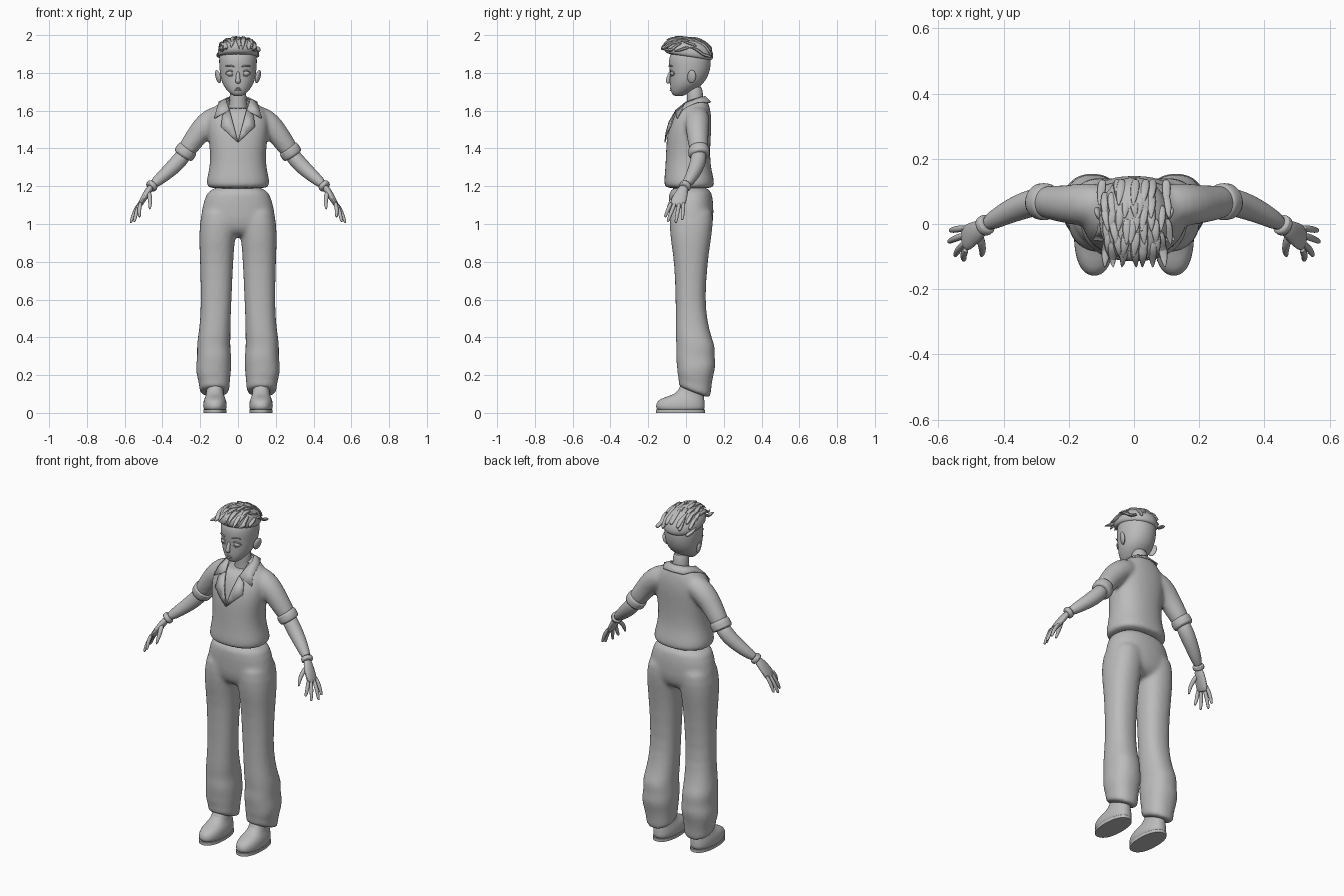
import bpy, bmesh, math, random
from mathutils import Vector
from mathutils.bvhtree import BVHTree

random.seed(4)
if "Cube" in bpy.data.objects:
    bpy.data.objects.remove(bpy.data.objects["Cube"])

clay = bpy.data.materials.new("plain_grey")
clay.use_nodes = True
clay.diffuse_color = (0.5, 0.5, 0.5, 1)
clay.node_tree.nodes["Principled BSDF"].inputs["Base Color"].default_value = clay.diffuse_color
parts = []


def add_object(name, bm):
    bmesh.ops.recalc_face_normals(bm, faces=bm.faces[:])
    mesh = bpy.data.meshes.new(name)
    bm.to_mesh(mesh)
    bm.free()
    mesh.materials.append(clay)
    ob = bpy.data.objects.new(name, mesh)
    bpy.context.collection.objects.link(ob)
    parts.append(ob)
    return ob


def circle(n, power=2.0):
    for k in range(n):
        t = math.tau * (k + 0.5) / n
        yield [math.copysign(abs(f(t)) ** (2 / power), f(t)) for f in (math.cos, math.sin)]


def levels(rows, side=1, n=24, power=2.3):
    """Horizontal rings from (z, centre x, half width, front y, back y, tilt)."""
    rings = []
    for z, cx, w, front, back, *tilt in rows:
        cy, d = (front + back) / 2, (back - front) / 2
        slope = tilt[0] if tilt else 0
        rings.append([Vector((side * (cx + w * c), cy + d * s, z + slope * d * s))
                      for c, s in circle(n, power)])
    return rings


def tube(rows, side=1, n=12, ref=(0, 1, 0)):
    """Rings along a path of (x, y, z, radius along ref, other radius)."""
    pts = [Vector((side * r[0], r[1], r[2])) for r in rows]
    rings = []
    for i, (p, row) in enumerate(zip(pts, rows)):
        way = (pts[min(i + 1, len(pts) - 1)] - pts[max(i - 1, 0)]).normalized()
        u = Vector(ref)
        u = (u - way * u.dot(way)).normalized()
        v = way.cross(u)
        rings.append([p + u * row[3] * c + v * row[-1] * s for c, s in circle(n)])
    return rings


def loft(name, ring_sets, smooth=1):
    bm = bmesh.new()
    for rings in ring_sets:
        grid = [[bm.verts.new(p) for p in ring] for ring in rings]
        for a, b in zip(grid, grid[1:]):
            for k in range(len(a)):
                bm.faces.new((a[k - 1], a[k], b[k], b[k - 1]))
        bm.faces.new(grid[0])
        bm.faces.new(grid[-1])
    ob = add_object(name, bm)
    if smooth:
        ob.modifiers.new("round", 'SUBSURF').levels = smooth
        ob.modifiers["round"].render_levels = smooth
    return ob


def fuse(ob, voxel=0.011):
    """Merge overlapping lofts into one cloth surface."""
    mod = ob.modifiers.new("merge", 'REMESH')
    mod.mode, mod.voxel_size = 'VOXEL', voxel
    mod = ob.modifiers.new("relax", 'SMOOTH')
    mod.factor, mod.iterations = 0.5, 6
    graph = bpy.context.evaluated_depsgraph_get()
    mesh = bpy.data.meshes.new_from_object(ob.evaluated_get(graph))
    ob.modifiers.clear()
    ob.data = mesh
    if not mesh.materials:
        mesh.materials.append(clay)


def ball(name, centre, size):
    bm = bmesh.new()
    bmesh.ops.create_uvsphere(bm, u_segments=20, v_segments=12, radius=1)
    bmesh.ops.scale(bm, vec=size, verts=bm.verts[:])
    bmesh.ops.translate(bm, vec=centre, verts=bm.verts[:])
    return add_object(name, bm)


def cloth_strip(name, inner, outer):
    """Thin mirrored strip between two edges."""
    bm = bmesh.new()
    for side in (1, -1):
        rows = [[bm.verts.new((side * x, y, z)) for x, y, z in line] for line in (inner, outer)]
        for k in range(len(inner) - 1):
            bm.faces.new((rows[0][k], rows[0][k + 1], rows[1][k + 1], rows[1][k]))
    bmesh.ops.remove_doubles(bm, verts=bm.verts[:], dist=0.0005)
    mod = add_object(name, bm).modifiers.new("thickness", 'SOLIDIFY')
    mod.thickness, mod.offset = 0.007, 0


# Trousers
hips = [(1.21, 0, .155, -.095, .135), (1.12, 0, .183, -.092, .145), (1.03, 0, .202, -.092, .148),
        (.97, 0, .198, -.08, .135), (.93, 0, .1, -.04, .09)]
leg = [(1.12, .093, .09, -.085, .145), (1, .105, .1, -.09, .145), (.9, .112, .094, -.08, .13),
       (.8, .113, .088, -.062, .115), (.6, .115, .081, -.055, .1), (.48, .12, .081, -.055, .115),
       (.4, .126, .087, -.056, .135), (.35, .13, .089, -.05, .157), (.3, .125, .09, -.056, .15),
       (.25, .129, .095, -.048, .16), (.2, .13, .091, -.046, .145), (.16, .125, .082, -.038, .135, -.2),
       (.12, .125, .08, -.04, .132, -.35), (.105, .125, .076, -.036, .126, -.38)]
fuse(loft("trousers", [levels(hips), levels(leg), levels(leg, -1)]))

# Shirt with sleeves
torso = [(1.185, 0, .158, -.106, .142), (1.205, 0, .169, -.117, .152), (1.24, 0, .166, -.116, .148),
         (1.3, 0, .151, -.11, .132), (1.37, 0, .147, -.107, .128), (1.45, 0, .158, -.104, .131),
         (1.52, 0, .165, -.092, .136), (1.58, 0, .158, -.067, .134), (1.62, 0, .128, -.037, .126),
         (1.648, 0, .088, 0, .113, .15), (1.664, 0, .06, .01, .105, .15)]
sleeve = [(.07, .06, 1.575, .06), (.12, .06, 1.56, .068), (.165, .06, 1.53, .068), (.205, .06, 1.485, .062),
          (.245, .065, 1.43, .056), (.29, .07, 1.365, .052)]
shirt = loft("shirt", [levels(torso), tube(sleeve), tube(sleeve, -1)])
fuse(shirt)

# Neckline cut into the shirt front
bm = bmesh.new()
bm.from_mesh(shirt.data)
surface = BVHTree.FromBMesh(bm)
NECK_Z, NECK_SLOPE = 1.435, 0.25
for side in (1, -1):
    bmesh.ops.bisect_plane(bm, geom=bm.verts[:] + bm.edges[:] + bm.faces[:],
                           plane_co=(0, 0, NECK_Z), plane_no=(side, 0, -NECK_SLOPE))
opening = []
for f in bm.faces:
    c = f.calc_center_median()
    if c.y < 0.03 and abs(c.x) < (c.z - NECK_Z) * NECK_SLOPE:
        opening.append(f)
bmesh.ops.delete(bm, geom=opening, context='FACES')
bm.to_mesh(shirt.data)
bm.free()


def on_chest(x, z, lift=0.009):
    hit = surface.ray_cast(Vector((x, -1, z)), Vector((0, 1, 0)))[0]
    return (x, (hit.y if hit else 0) - lift, z)


# Collar and lapels
cloth_strip("collar",
            [(0, .1, 1.675), (.045, .085, 1.672), (.063, .045, 1.66), (.06, 0, 1.645), on_chest(.045, 1.6)],
            [(0, .13, 1.645), (.065, .12, 1.643), (.1, .06, 1.645), on_chest(.112, 1.608), on_chest(.125, 1.56)])
cloth_strip("lapel",
            [on_chest(.045, 1.605), on_chest(.028, 1.54), on_chest(.013, 1.485), on_chest(.001, 1.44)],
            [on_chest(.082, 1.575), on_chest(.09, 1.515), on_chest(.045, 1.473), on_chest(.002, 1.432)])

# Chest, neck and head
loft("chest", [levels([(z, x, w - .015, f + .014, b - .015) for z, x, w, f, b, *t in torso[4:9]])])
loft("neck", [tube([(0, .055, 1.56, .06, .06), (0, .055, 1.62, .047, .05), (0, .046, 1.67, .043, .043),
                    (0, .045, 1.74, .046, .048)], n=16)])
skull = [(1.676, 0, .022, -.062, -.015), (1.69, 0, .042, -.077, .01), (1.715, 0, .066, -.082, .055),
         (1.745, 0, .084, -.086, .095), (1.78, 0, .094, -.085, .116), (1.82, 0, .099, -.088, .13),
         (1.87, 0, .102, -.094, .134), (1.91, 0, .096, -.08, .125), (1.95, 0, .06, -.04, .09)]
loft("head", [levels(skull, power=2.1)])

# Face
loft("nose", [tube([(0, -.08, 1.81, .008, .008), (0, -.092, 1.78, .011, .009), (0, -.098, 1.757, .014, .014),
                    (0, -.09, 1.743, .013, .008)], ref=(1, 0, 0))])
for label, z, r in (("upper_lip", 1.718, .005), ("lower_lip", 1.708, .006)):
    loft(label, [tube([(x, -.084 + abs(x) * .5, z, r * (1 - abs(x) * 25))
                       for x in (-.026, -.013, 0, .013, .026)], n=8)])

for side, label in ((1, "left"), (-1, "right")):
    ball(label + "_eye", (side * .042, -.064, 1.797), (.023, .02, .016))
    for lid, rise, r in (("eyelid", .017, .004), ("lower_eyelid", -.015, .003)):
        loft(f"{label}_{lid}", [tube([(.042 + .026 * t, -.083 + .016 * t * t + .006 * t,
                                       1.797 + rise * (1 - t * t), r) for t in (-1, -.5, 0, .5, 1)],
                                     side, 8)])
    loft(label + "_eyebrow", [tube([(.018, -.092, 1.832, .004), (.045, -.088, 1.842, .005),
                                    (.072, -.068, 1.834, .002)], side, 8)])
    ear = ball(label + "_ear", (0, 0, 0), (.011, .024, .036))
    ear.location = (side * .106, .03, 1.78)
    ear.rotation_euler = (-.2, side * .2, -side * .4)

    # Arms and hands
    loft(label + "_sleeve_cuff", [tube([(.262, .067, 1.405, .05), (.266, .068, 1.4, .058), (.289, .069, 1.364, .058),
                                        (.293, .07, 1.358, .05)], side, 20)])
    loft(label + "_forearm", [tube([(.27, .07, 1.39, .042), (.31, .066, 1.335, .043), (.35, .052, 1.295, .041),
                                    (.4, .03, 1.25, .034), (.46, -.005, 1.2, .025)], side, 16)])
    loft(label + "_wristband", [tube([(.447, .002, 1.211, .027), (.45, 0, 1.208, .033), (.463, -.008, 1.195, .033),
                                      (.466, -.01, 1.192, .027)], side, 16)])
    hand = [tube([(.455, -.005, 1.205, .024, .02), (.485, -.025, 1.16, .036, .019),
                  (.512, -.042, 1.115, .044, .016), (.525, -.05, 1.09, .036, .011)], side)]
    tips = [(.565, -.02, 1.02), (.57, -.055, 1.005), (.55, -.098, 1.01), (.522, -.112, 1.035)]
    for k, tip in enumerate(tips):
        root = Vector((.514, -.012 - .021 * k, 1.12))
        middle = root.lerp(Vector(tip), .55) + Vector((.006, 0, .004))
        hand.append(tube([(*root, .012), (*middle, .0115), (*root.lerp(Vector(tip), .9), .009), (*tip, .005)], side, 8))
    hand.append(tube([(.475, -.03, 1.175, .014), (.466, -.065, 1.14, .014), (.464, -.085, 1.11, .011),
                      (.468, -.1, 1.075, .006)], side, 8))
    loft(label + "_hand", hand)

    # Shoes
    loft(label + "_shoe", [levels([(.008, .122, .056, -.15, .095), (.025, .122, .063, -.16, .101),
                                   (.05, .122, .063, -.16, .1), (.075, .122, .057, -.14, .097),
                                   (.092, .122, .048, -.08, .095), (.115, .122, .046, -.035, .092),
                                   (.19, .122, .043, -.02, .09)], side)])
    loft(label + "_sole", [levels([(z, .122, .062, -.158, .101) for z in (0, .017)], side, 40)], 0)

# Hair cap and swept locks
cap = [(1.88, 0, .098, -.1, .133, -.16), (1.892, 0, .109, -.115, .145, -.16), (1.925, 0, .108, -.118, .146, -.12),
       (1.955, 0, .092, -.108, .125, -.08), (1.977, 0, .06, -.08, .085), (1.985, 0, .03, -.04, .045)]
loft("hair_cap", [levels(cap, power=2.1)])


def dome(x, y):
    inside = 1 - (x / .112) ** 2 - ((y - .014) / .145) ** 2
    return 1.9 - .12 * y + .082 * math.sqrt(max(inside, 0))


locks = []
for y in (.11, .07, .03, -.01, -.05, -.08):
    for step in range(-3, 4):
        x = step * .03 + random.uniform(-.01, .01)
        sway = random.uniform(-.015, .015)
        path = []
        for t, r in ((0, .012), (.35, .019), (.7, .013), (1, .002)):
            px, py = x + sway * t, max(y + .03 - .085 * t, -.143)
            lift = random.uniform(.006, .018) * t
            path.append((px, py, min(dome(px, py) + lift, 1.996 - r * .6), r, r * .6))
        locks.append(tube(path, n=6, ref=(1, 0, 0)))
loft("hair_locks", locks)

bpy.ops.object.select_all(action='DESELECT')
for ob in parts:
    ob.select_set(True)
bpy.context.view_layer.objects.active = parts[0]
bpy.ops.object.shade_smooth_by_angle(angle=math.radians(50))
